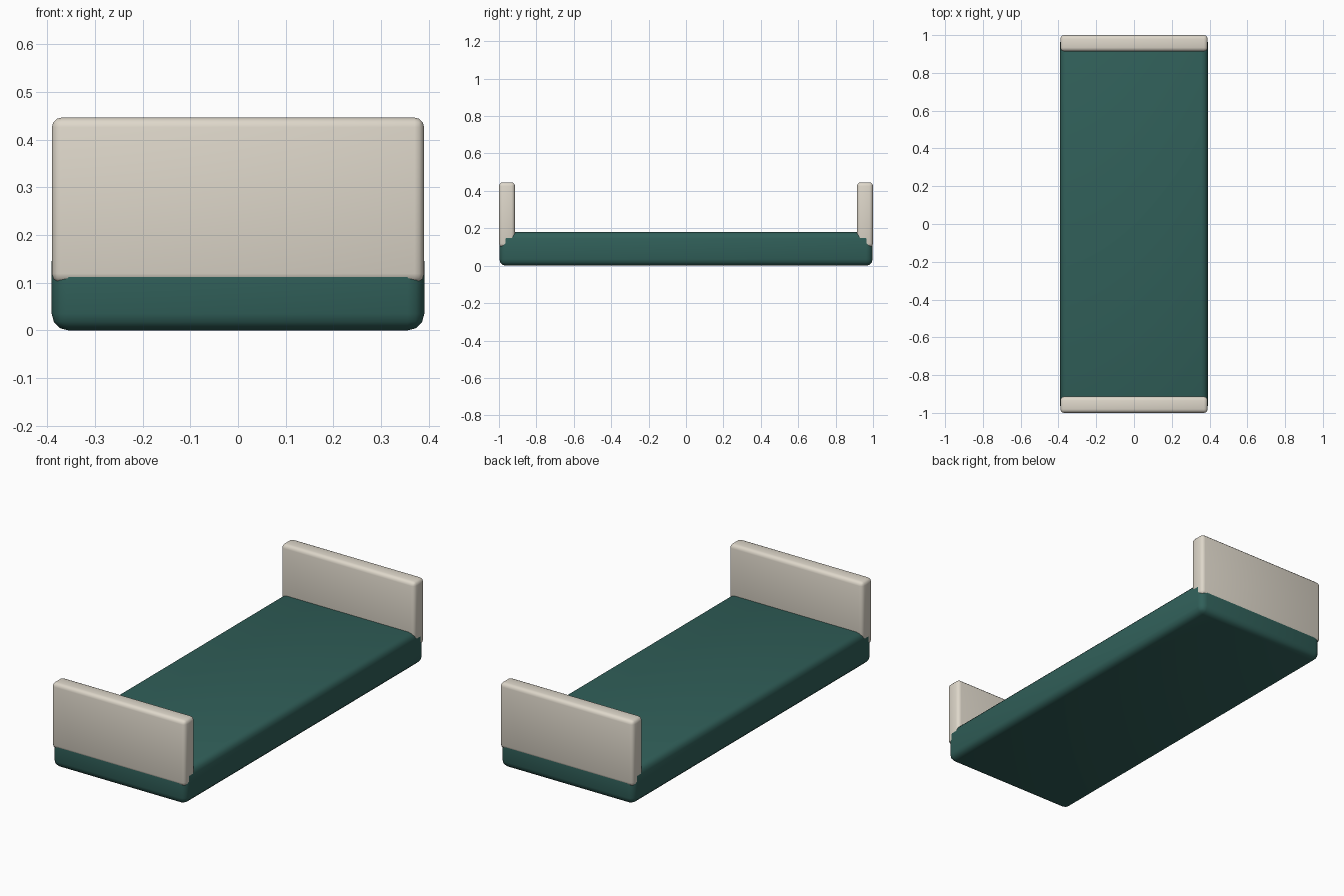
import bpy

if "Cube" in bpy.data.objects:
    bpy.data.objects.remove(bpy.data.objects["Cube"])


def material(name, color):
    m = bpy.data.materials.new(name)
    m.diffuse_color = color
    m.use_nodes = True
    m.node_tree.nodes["Principled BSDF"].inputs["Base Color"].default_value = m.diffuse_color
    return m


def rounded_box(name, size, center, radius, mat):
    bpy.ops.mesh.primitive_cube_add(size=1, location=center)
    ob = bpy.context.object
    ob.name = name
    ob.scale = size
    bpy.ops.object.transform_apply(location=False, rotation=False, scale=True)
    bev = ob.modifiers.new("rounding", 'BEVEL')
    bev.width = radius
    bev.segments = 3
    bpy.ops.object.modifier_apply(modifier=bev.name)
    bpy.ops.object.shade_smooth_by_angle(angle=0.7)
    ob.data.materials.append(mat)
    return ob


green = material("green", (0.03, 0.115, 0.1, 1))
cream = material("cream", (0.73, 0.68, 0.59, 1))

# Long mattress-like base
rounded_box("base", (0.781, 1.996, 0.18), (0, 0, 0.09), 0.035, green)

# End boards sunk into the base
for name, s in (("front_board", -1), ("back_board", 1)):
    rounded_box(name, (0.78, 0.086, 0.347), (0, s * 0.957, 0.2725), 0.02, cream)
